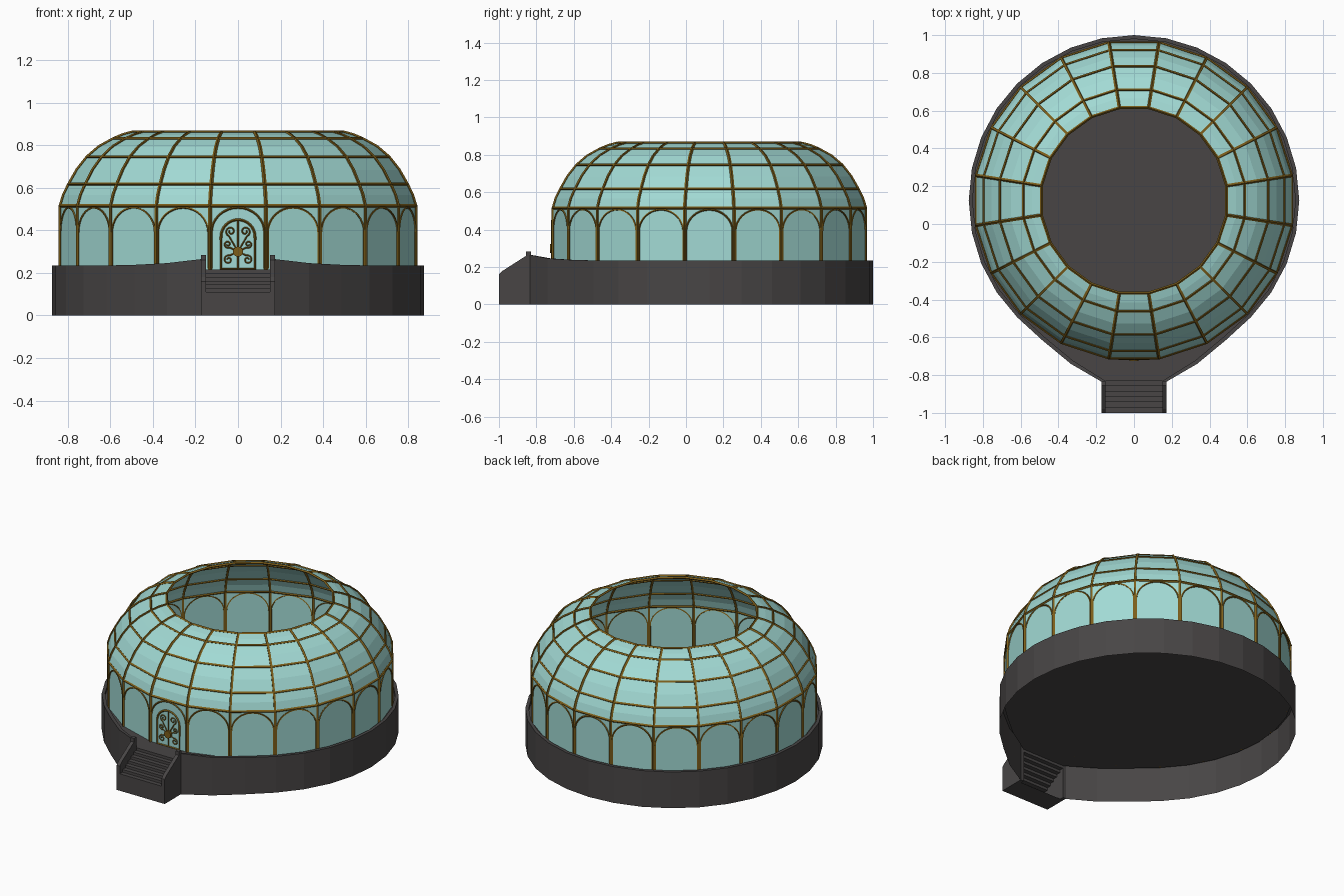
import bpy, bmesh
from math import sin, cos, pi, radians

if "Cube" in bpy.data.objects:
    bpy.data.objects.remove(bpy.data.objects["Cube"])

CY = 0.125          # dome centre on y
N = 20              # dome sides


def material(name, rgb):
    m = bpy.data.materials.new(name)
    m.diffuse_color = (*rgb, 1)
    m.use_nodes = True
    m.node_tree.nodes["Principled BSDF"].inputs["Base Color"].default_value = m.diffuse_color
    return m


stone = material("dark_stone", (0.065, 0.06, 0.06))
glass = material("green_glass", (0.36, 0.70, 0.66))
brass = material("old_brass", (0.20, 0.11, 0.01))


def finish(bm, name, mat):
    bmesh.ops.recalc_face_normals(bm, faces=bm.faces)
    me = bpy.data.meshes.new(name)
    bm.to_mesh(me)
    bm.free()
    me.materials.append(mat)
    ob = bpy.data.objects.new(name, me)
    bpy.context.collection.objects.link(ob)
    return ob


def bars(name, paths, radius):
    """Square metal bars along (points, closed) paths."""
    cu = bpy.data.curves.new(name, 'CURVE')
    cu.dimensions = '3D'
    cu.bevel_depth = radius
    cu.bevel_resolution = 0
    cu.use_fill_caps = True
    for pts, closed in paths:
        s = cu.splines.new('POLY')
        s.points.add(len(pts) - 1)
        for p, co in zip(s.points, pts):
            p.co = (*co, 1)
        s.use_cyclic_u = closed
        s.use_smooth = False
    cu.materials.append(brass)
    ob = bpy.data.objects.new(name, cu)
    bpy.context.collection.objects.link(ob)


def strip(bm, rows, closed):
    """Quads between successive rows of vertices."""
    n = len(rows)
    for i in range(n if closed else n - 1):
        a, b = rows[i], rows[(i + 1) % n]
        for j in range(len(a) - 1):
            bm.faces.new((a[j], b[j], b[j + 1], a[j + 1]))


def corner(k, r, z):
    a = radians(-90 + 9 + 18 * k)
    return (r * cos(a), CY + r * sin(a), z)


# Glass walls and dome, open at the top
profile = [(.845, .215), (.845, .515), (.829, .567), (.804, .617), (.765, .685),
           (.717, .745), (.660, .793), (.592, .830), (.546, .849), (.497, .862)]
bm = bmesh.new()
strip(bm, [[bm.verts.new(corner(k, r, z)) for r, z in profile] for k in range(N)], True)
finish(bm, "glass_dome", glass)

# Ribs and horizontal rings
bars("dome_ribs", [([corner(k, r, z) for r, z in profile], False) for k in range(N)], .009)
bars("dome_rings", [([corner(k, *profile[i]) for k in range(N)], True)
                    for i in (1, 3, 5, 7, 9)], .008)

# Arched tracery in each wall panel
arches = []
for k in range(N):
    a, b = corner(k, .847, 0), corner(k + 1, .847, 0)
    pts = []
    for i in range(17):
        t = pi * i / 16
        u = .5 - .47 * cos(t)
        pts.append((a[0] + (b[0] - a[0]) * u, a[1] + (b[1] - a[1]) * u, .39 + .117 * sin(t)))
    pts = [(*pts[0][:2], .22)] + pts + [(*pts[-1][:2], .22)]
    arches.append((pts, False))
bars("wall_arches", arches, .005)

# Door frame with centre bar
DY = CY - .840
arch = [(.08 * cos(pi * i / 16), DY, .37 + .08 * sin(pi * i / 16)) for i in range(17)]
bars("door_frame", [([(.08, DY, .22)] + arch + [(-.08, DY, .22)], True)], .006)
bars("door_bar", [([(0, DY, .22), (0, DY, .45)], False)], .004)

# Door scrollwork: a stem from the centre running into a spiral, mirrored
scrolls = []
for sx in (1, -1):
    for cx, cz, r, start, turn in ((.034, .395, .024, -70, 1), (.048, .335, .018, -120, 1),
                                   (.045, .262, .022, 110, -1)):
        pts = [(0, DY, .30)]
        for i in range(19):
            a = radians(start + turn * i * 26)
            q = r * (1 - .75 * i / 18)
            pts.append((sx * (cx + q * cos(a)), DY, cz + q * sin(a)))
        scrolls.append((pts, False))
bars("door_scrolls", scrolls, .0035)
bpy.ops.mesh.primitive_cylinder_add(vertices=16, radius=.024, depth=.022,
                                    location=(0, DY, .30), rotation=(pi / 2, 0, 0))
boss = bpy.context.object
boss.name = "door_boss"
boss.data.materials.append(brass)

# Base: outer wall, rim, and floor, flaring out to the stairs
FLOOR = .215
half = [(.172, -.835, .265, .152, -.830), (.335, -.740, .246, .325, -.722),
        (.486, -.615, .238, .474, -.598)]
for k in range(4, 17):
    a = radians(-90 + 11.25 * k)
    half.append((.875 * cos(a), CY + .875 * sin(a), .235, .855 * cos(a), CY + .855 * sin(a)))
path = half + [(-x, y, z, -u, v) for x, y, z, u, v in half[-2::-1]]
bm = bmesh.new()
rows = [[bm.verts.new(c) for c in ((x, y, 0), (x, y, z), (u, v, z), (u, v, FLOOR))]
        for x, y, z, u, v in path]
strip(bm, rows, False)
bm.faces.new([r[3] for r in rows])
finish(bm, "stone_base", stone)

# Stairs between the side walls, open at the back underneath
STEPS = 6
rise, run = (FLOOR - .11) / STEPS, .17 / STEPS
line = [(-.855, 0), (-1, 0), (-1, .11)]
for i in range(STEPS):
    y, z = -1 + run * (i + 1), .11 + rise * i
    line += [(y, z), (y, z + rise)]
bm = bmesh.new()
strip(bm, [[bm.verts.new((x, y, z)) for x in (-.152, .152)] for y, z in line], False)
finish(bm, "stair_steps", stone)

# Sloping stair side walls with end posts
side = [(-1, 0), (-1, .16), (-.98, .18), (-.855, .26), (-.855, .284),
        (-.83, .284), (-.83, 0)]
for name, sx in (("stair_wall_right", 1), ("stair_wall_left", -1)):
    bm = bmesh.new()
    rows = [[bm.verts.new((sx * x, y, z)) for x in (.15, .173)] for y, z in side]
    strip(bm, rows, True)
    for j in (0, 1):
        bm.faces.new([r[j] for r in rows])
    finish(bm, name, stone)
